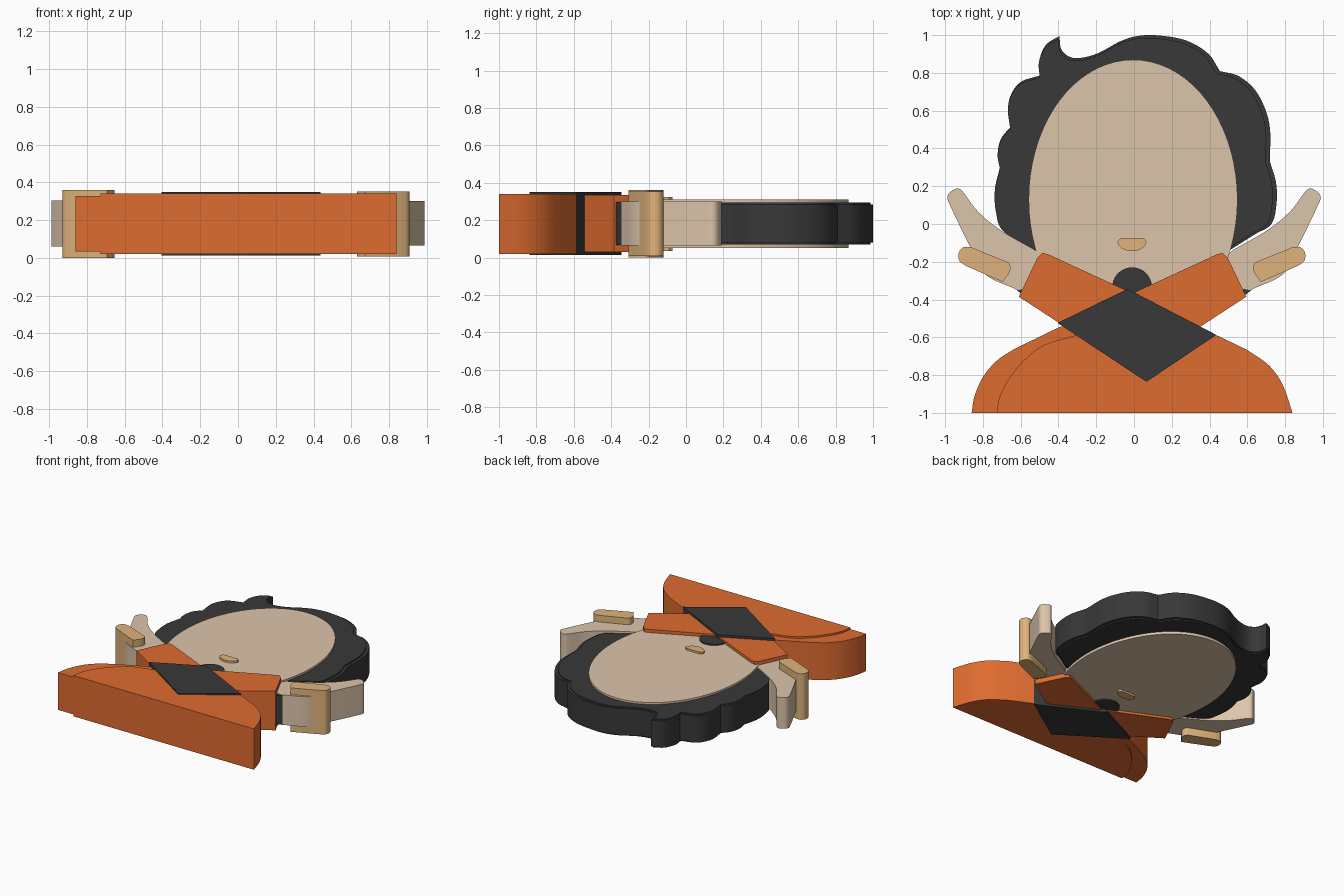
import bpy
import bmesh
import math
from mathutils import Vector

cube = bpy.data.objects.get("Cube")
if cube:
    bpy.data.objects.remove(cube, do_unlink=True)


def make_material(name, rgb):
    mat = bpy.data.materials.new(name)
    mat.use_nodes = True
    colour = (*rgb, 1.0)
    mat.diffuse_color = colour
    mat.node_tree.nodes["Principled BSDF"].inputs["Base Color"].default_value = colour
    return mat


SKIN = make_material("pale skin", (0.72, 0.56, 0.41))
TAN = make_material("warm tan", (0.74, 0.45, 0.2))
ORANGE = make_material("orange cloth", (0.74, 0.15, 0.03))
DARK = make_material("charcoal", (0.04, 0.04, 0.04))


def smooth(points, steps=6):
    """Curve through the points, open at both ends."""
    pts = [Vector(p) for p in points]
    pts = [2 * pts[0] - pts[1]] + pts + [2 * pts[-1] - pts[-2]]
    out = []
    for a, b, c, d in zip(pts, pts[1:], pts[2:], pts[3:]):
        for i in range(steps):
            t = i / steps
            p = 2 * b + (c - a) * t
            p += (2 * a - 5 * b + 4 * c - d) * t ** 2
            p += (3 * b - a - 3 * c + d) * t ** 3
            out.append(tuple(p / 2))
    out.append(tuple(pts[-2]))
    return out


def ellipse(cx, cy, rx, ry, start=0, end=360, count=72):
    angles = [math.radians(start + (end - start) * i / count) for i in range(count)]
    return [(cx + rx * math.cos(a), cy + ry * math.sin(a)) for a in angles]


def mirrored(outline, shift=0.0):
    return [(shift - x, y) for x, y in reversed(outline)]


def slab(name, outline, bottom, top, material):
    """Extrude a flat outline between two heights."""
    clean = []
    for p in outline:
        if not clean or (Vector(p) - Vector(clean[-1])).length > 0.001:
            clean.append(p)
    if (Vector(clean[0]) - Vector(clean[-1])).length < 0.001:
        clean.pop()
    bm = bmesh.new()
    face = bm.faces.new([bm.verts.new((x, y, bottom)) for x, y in clean])
    grown = bmesh.ops.extrude_face_region(bm, geom=[face], use_keep_orig=True)
    moved = [v for v in grown["geom"] if isinstance(v, bmesh.types.BMVert)]
    bmesh.ops.translate(bm, verts=moved, vec=(0, 0, top - bottom))
    bmesh.ops.recalc_face_normals(bm, faces=bm.faces)
    mesh = bpy.data.meshes.new(name)
    bm.to_mesh(mesh)
    bm.free()
    mesh.materials.append(material)
    obj = bpy.data.objects.new(name, mesh)
    bpy.context.collection.objects.link(obj)
    bpy.ops.object.select_all(action="DESELECT")
    obj.select_set(True)
    bpy.context.view_layer.objects.active = obj
    bpy.ops.object.shade_smooth_by_angle(angle=math.radians(30))
    return obj


# Scalloped hair: each row is one rounded lock
locks = [
    [(-.52, -.14), (-.69, -.04), (-.73, .06), (-.737, .18), (-.71, .3)],
    [(-.71, .3), (-.722, .37), (-.705, .45), (-.655, .513)],
    [(-.655, .513), (-.665, .64), (-.61, .745), (-.495, .788)],
    [(-.495, .788), (-.5, .87), (-.465, .95), (-.395, .995)],
    [(-.395, .995), (-.385, .925), (-.34, .885), (-.28, .88), (-.19, .905), (-.08, .965)],
    [(-.08, .965), (0, .992), (.11, 1), (.27, .974), (.39, .905), (.455, .81)],
    [(.455, .81), (.56, .78), (.655, .69), (.717, .53), (.72, .33)],
    [(.72, .33), (.752, .22), (.755, .11), (.728, 0), (.64, -.055), (.505, -.14)],
]
hair = [p for lock in locks for p in smooth(lock)]
slab("back_hair", hair, 0.08, 0.285, DARK)
raised = [(x - (x + .74) * .015, y * .985) for x, y in hair]
slab("front_hair", raised, 0.07, 0.295, DARK)

# Face, nose and open mouth
slab("face", ellipse(-.005, .13, .553, .74), 0.05, 0.31, SKIN)
nose = [(-.07, -.073), (.05, -.073)] + ellipse(-.011, -.09, .077, .054, 0, -186, 24)
slab("nose", nose, 0.035, 0.325, TAN)
slab("mouth", ellipse(-.01, -.335, .105, .105), 0.04, 0.32, DARK)

# Raised hands with thumbs
palm = smooth([(-.615, -.35), (-.79, -.265), (-.87, -.116), (-.97, .09), (-.988, .145),
               (-.96, .178), (-.915, .18), (-.83, .07), (-.71, -.03), (-.52, -.14)])
palm += [(-.42, -.25), (-.5, -.33)]
thumb = smooth([(-.89, -.222), (-.925, -.195), (-.928, -.15), (-.9, -.122), (-.86, -.124)])
thumb += smooth([(-.69, -.193), (-.66, -.21), (-.657, -.25), (-.695, -.307)])
cuff = [(-.645, -.33), (-.5, -.2), (-.4, -.42), (-.595, -.372)]
slab("right_hand", palm, 0.06, 0.304, SKIN)
slab("left_hand", mirrored(palm), 0.065, 0.3, SKIN)
slab("right_thumb", thumb, 0.0, 0.36, TAN)
slab("left_thumb", mirrored(thumb, -.023), 0.008, 0.352, TAN)
slab("right_cuff", cuff, 0.067, 0.297, DARK)
slab("left_cuff", mirrored(cuff), 0.067, 0.297, DARK)

# Jacket: a lower sleeve layer and a thicker body layer
sleeve = smooth([(-.86, -1), (-.844, -.91), (-.796, -.804), (-.722, -.72), (-.632, -.661)])
sleeve += [(-.394, -.545), (-.2, -.5), (0, -.7), (0, -1)]
slab("sleeve", sleeve, 0.035, 0.327, ORANGE)
body = smooth([(-.727, -1), (-.71, -.91), (-.659, -.815), (-.58, -.72), (-.474, -.64), (-.3, -.587)])
body += [(-.1, -.5), (.15, -.46), (.346, -.545)]
body += smooth([(.6, -.667), (.717, -.751), (.79, -.857), (.839, -1)])
slab("body", body, 0.02, 0.34, ORANGE)

# Crossed collar and the dark knot over it
collar = [(-.61, -.385), (-.512, -.18), (-.485, -.153), (-.455, -.16), (0, -.37),
          (.1, -.6), (-.25, -.62)]
slab("right_collar", collar, 0.032, 0.332, ORANGE)
slab("left_collar", mirrored(collar, -.015), 0.029, 0.335, ORANGE)
knot = [(-.034, -.344), (-.405, -.524), (.066, -.836), (.436, -.587)]
slab("knot", knot, 0.013, 0.35, DARK)
